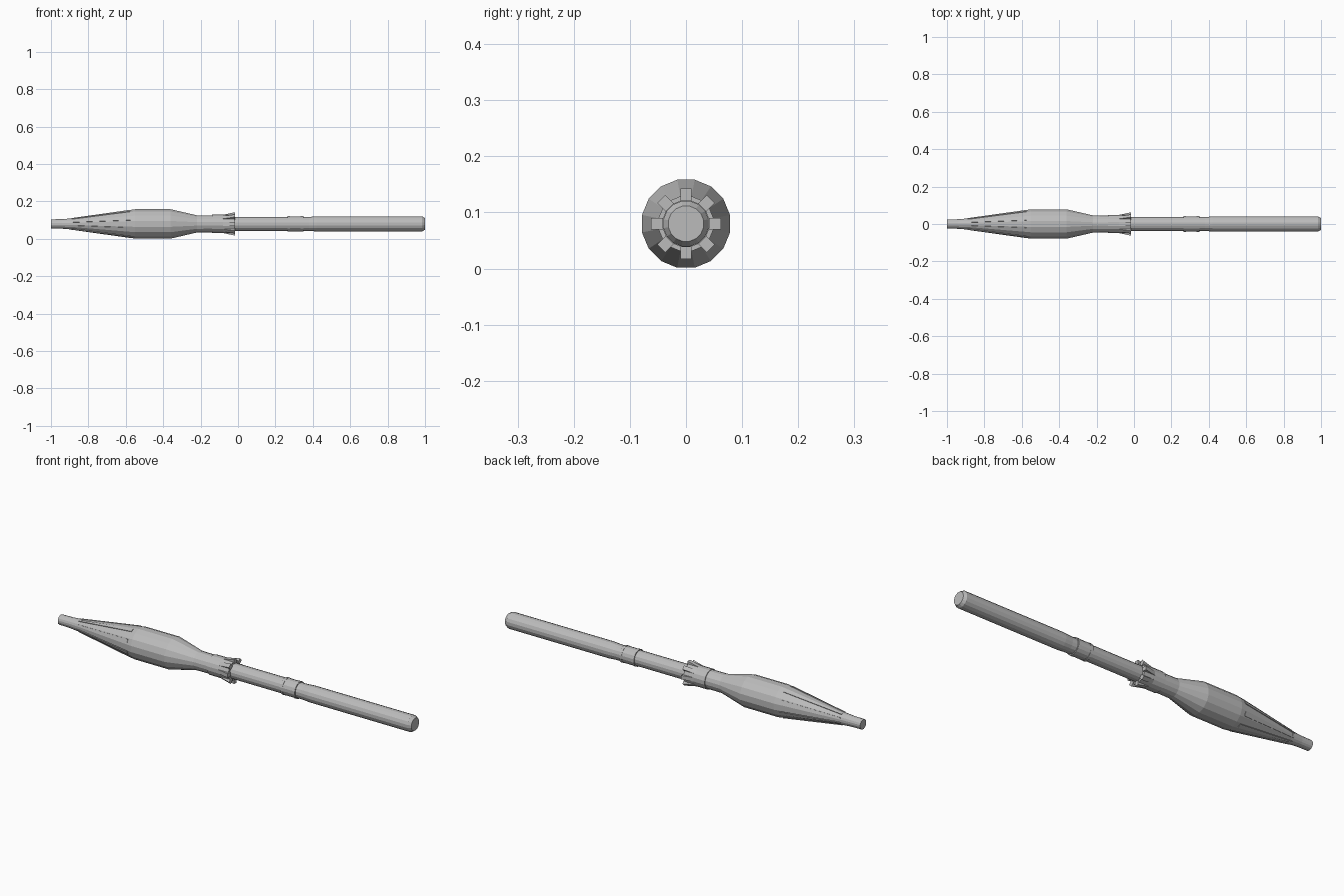
import bpy, bmesh, math
from mathutils import Matrix, Vector

cube = bpy.data.objects.get("Cube")
if cube:
    bpy.data.objects.remove(cube, do_unlink=True)

AXIS_Z = 0.08
SIDES = 16

grey = bpy.data.materials.new("plain_grey")
grey.use_nodes = True
grey.diffuse_color = (0.5, 0.5, 0.5, 1)
grey.node_tree.nodes["Principled BSDF"].inputs["Base Color"].default_value = (0.5, 0.5, 0.5, 1)


def finish(name, bm):
    bmesh.ops.recalc_face_normals(bm, faces=bm.faces)
    mesh = bpy.data.meshes.new(name)
    bm.to_mesh(mesh)
    bm.free()
    mesh.materials.append(grey)
    obj = bpy.data.objects.new(name, mesh)
    obj.location.z = AXIS_Z
    bpy.context.collection.objects.link(obj)
    return obj


def turned(name, profile):
    """Closed faceted solid around the x axis from (x, radius) points."""
    bm = bmesh.new()
    rings = []
    for x, r in profile:
        angles = [math.tau * (i + 0.5) / SIDES for i in range(SIDES)]
        rings.append([bm.verts.new((x, r * math.cos(a), r * math.sin(a))) for a in angles])
    for a, b in zip(rings, rings[1:]):
        for i in range(SIDES):
            j = (i + 1) % SIDES
            bm.faces.new((a[i], a[j], b[j], b[i]))
    bm.faces.new(rings[0])
    bm.faces.new(rings[-1])
    return finish(name, bm)


def radial_bars(name, x0, x1, inner, outer, width, count, phase):
    """Tapered bars spaced around the x axis; radii and widths are given per end."""
    bm = bmesh.new()
    for k in range(count):
        turn = Matrix.Rotation(math.tau * (k + phase) / count, 4, 'X')
        ends = []
        for x, lo, hi, w in ((x0, inner[0], outer[0], width[0]), (x1, inner[1], outer[1], width[1])):
            corners = ((-w / 2, lo), (w / 2, lo), (w / 2, hi), (-w / 2, hi))
            ends.append([bm.verts.new(turn @ Vector((x, y, z))) for y, z in corners])
        a, b = ends
        bm.faces.new(a)
        bm.faces.new(b)
        for i in range(4):
            j = (i + 1) % 4
            bm.faces.new((a[i], a[j], b[j], b[i]))
    return finish(name, bm)


# Bulged body with its nose cap
turned("body", [(-0.89, 0.029), (-0.55, 0.08), (-0.36, 0.08), (-0.22, 0.047), (-0.13, 0.046)])
turned("nose_cap", [(-1, 0.025), (-0.94, 0.026), (-0.88, 0.031)])
radial_bars("nose_ribs", -0.89, -0.575, (0.02, 0.06), (0.032, 0.0775), (0.008, 0.02), 8, 0.5)

# Collar and its flared teeth
turned("collar", [(-0.14, 0.05), (-0.02, 0.05)])
radial_bars("collar_teeth", -0.08, -0.015, (0.04, 0.04), (0.049, 0.0625), (0.02, 0.02), 8, 0)

# Rear tube with joint and bands
turned("front_tube", [(-0.03, 0.038), (0.4, 0.038)])
turned("rear_tube", [(0.38, 0.038), (0.42, 0.041), (0.985, 0.041), (1, 0.032)])
turned("joint_sleeve", [(0.265, 0.041), (0.35, 0.041)])
for i, x in enumerate((0.265, 0.335)):
    turned(f"joint_band_{i + 1}", [(x, 0.0425), (x + 0.014, 0.0425)])
